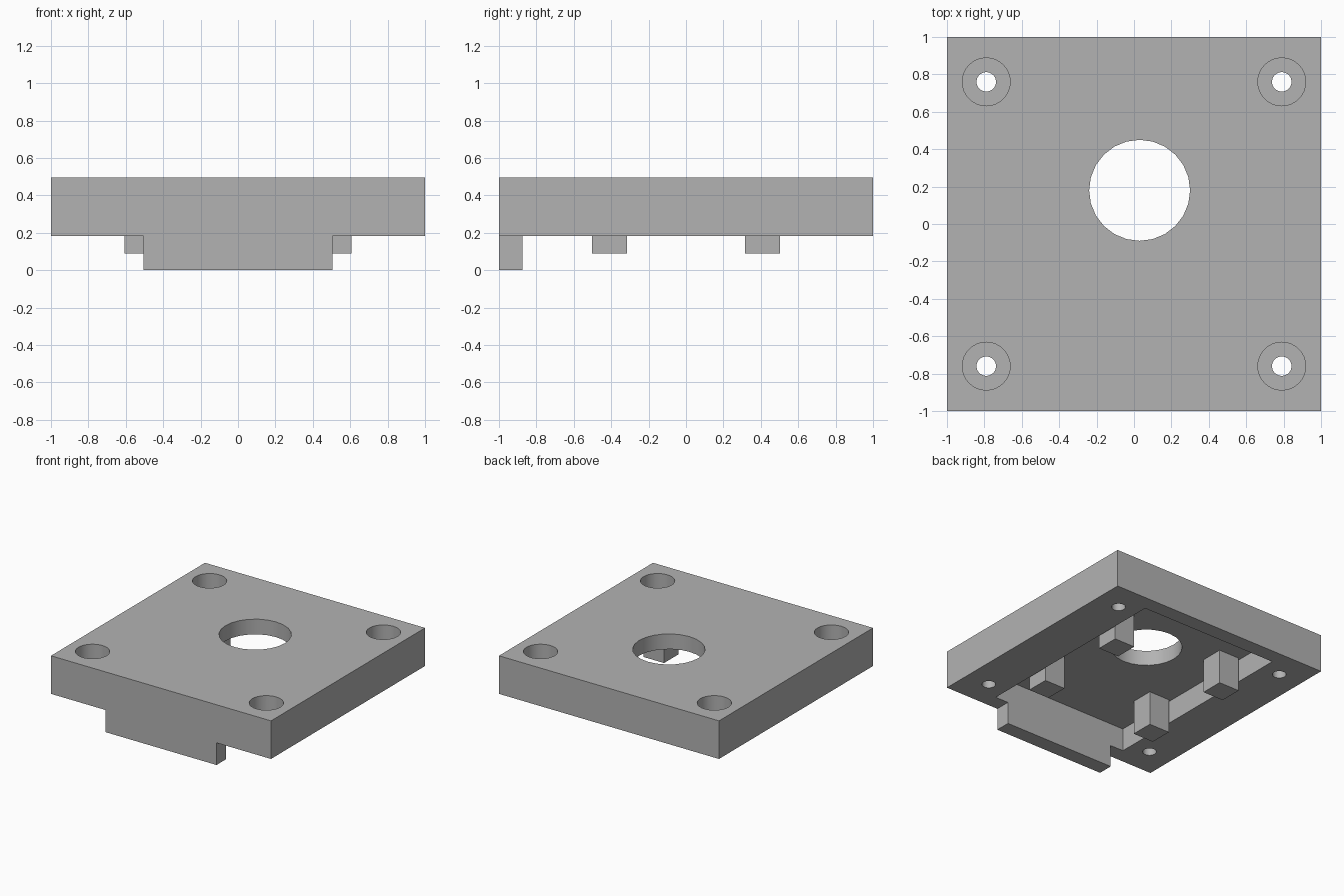
import bpy
import math

old = bpy.data.objects.get("Cube")
if old:
    bpy.data.objects.remove(old, do_unlink=True)

grey = bpy.data.materials.new("plain grey")
grey.use_nodes = True
GREY = (0.45, 0.45, 0.45, 1)
grey.diffuse_color = GREY
for node in grey.node_tree.nodes:
    if node.type == 'BSDF_PRINCIPLED':
        node.inputs["Base Color"].default_value = GREY

TOP = 0.495      # upper face of the plate
UNDER = 0.182    # lower face of the plate
FLOOR = 0.37     # ceiling of the pocket in the underside


def box(name, x, y, z):
    """Box from (min, max) pairs."""
    bpy.ops.mesh.primitive_cube_add(size=1)
    ob = bpy.context.object
    ob.name = name
    for v in ob.data.vertices:
        v.co = [r[0] + (c + 0.5) * (r[1] - r[0]) for c, r in zip(v.co, (x, y, z))]
    ob.data.materials.append(grey)
    return ob


def cylinder(name, x, y, radius, z, sides=32):
    bpy.ops.mesh.primitive_cylinder_add(
        vertices=sides, radius=radius, depth=z[1] - z[0],
        location=(x, y, (z[0] + z[1]) / 2))
    ob = bpy.context.object
    ob.name = name
    ob.data.materials.append(grey)
    return ob


def combine(target, tool, operation):
    """Apply a boolean and remove the tool object."""
    tool.hide_render = True
    mod = target.modifiers.new("boolean", 'BOOLEAN')
    mod.operation = operation
    mod.solver = 'EXACT'
    mod.object = tool
    bpy.ops.object.select_all(action='DESELECT')
    bpy.context.view_layer.objects.active = target
    target.select_set(True)
    bpy.ops.object.modifier_apply(modifier=mod.name)
    bpy.data.objects.remove(tool, do_unlink=True)


# Plate with the front tab merged flush into it
plate = box("mounting_plate", (-1, 1), (-1, 1), (UNDER, TOP))
tab = box("front_tab", (-0.505, 0.505), (-1, -0.875), (0, 0.3))
combine(plate, tab, 'UNION')

# Shallow pocket in the underside
pocket = box("pocket_cutter", (-0.625, 0.625), (-0.875, 0.875), (-0.1, FLOOR))
combine(plate, pocket, 'DIFFERENCE')

# Large off-centre hole
combine(plate, cylinder("hole_cutter", 0.03, 0.18, 0.27, (0.1, 0.7), 24), 'DIFFERENCE')

# Counterbored screw holes in the corners
for sx in (-1, 1):
    for sy in (-1, 1):
        x, y = 0.79 * sx, 0.76 * sy
        combine(plate, cylinder("screw_cutter", x, y, 0.052, (0.1, 0.7)), 'DIFFERENCE')
        combine(plate, cylinder("counterbore_cutter", x, y, 0.128, (TOP - 0.19, 0.7)), 'DIFFERENCE')

bpy.ops.object.select_all(action='DESELECT')
plate.select_set(True)
bpy.context.view_layer.objects.active = plate
bpy.ops.object.shade_smooth_by_angle(angle=math.radians(30))

# Four square posts hanging from the pocket
for side, sx in (("left", 1), ("right", -1)):
    for end, sy in (("front", -1), ("back", 1)):
        xs = sorted((0.42 * sx, 0.607 * sx))
        ys = sorted((0.315 * sy, 0.503 * sy))
        box(f"{end}_{side}_post", xs, ys, (0.088, FLOOR + 0.02))
